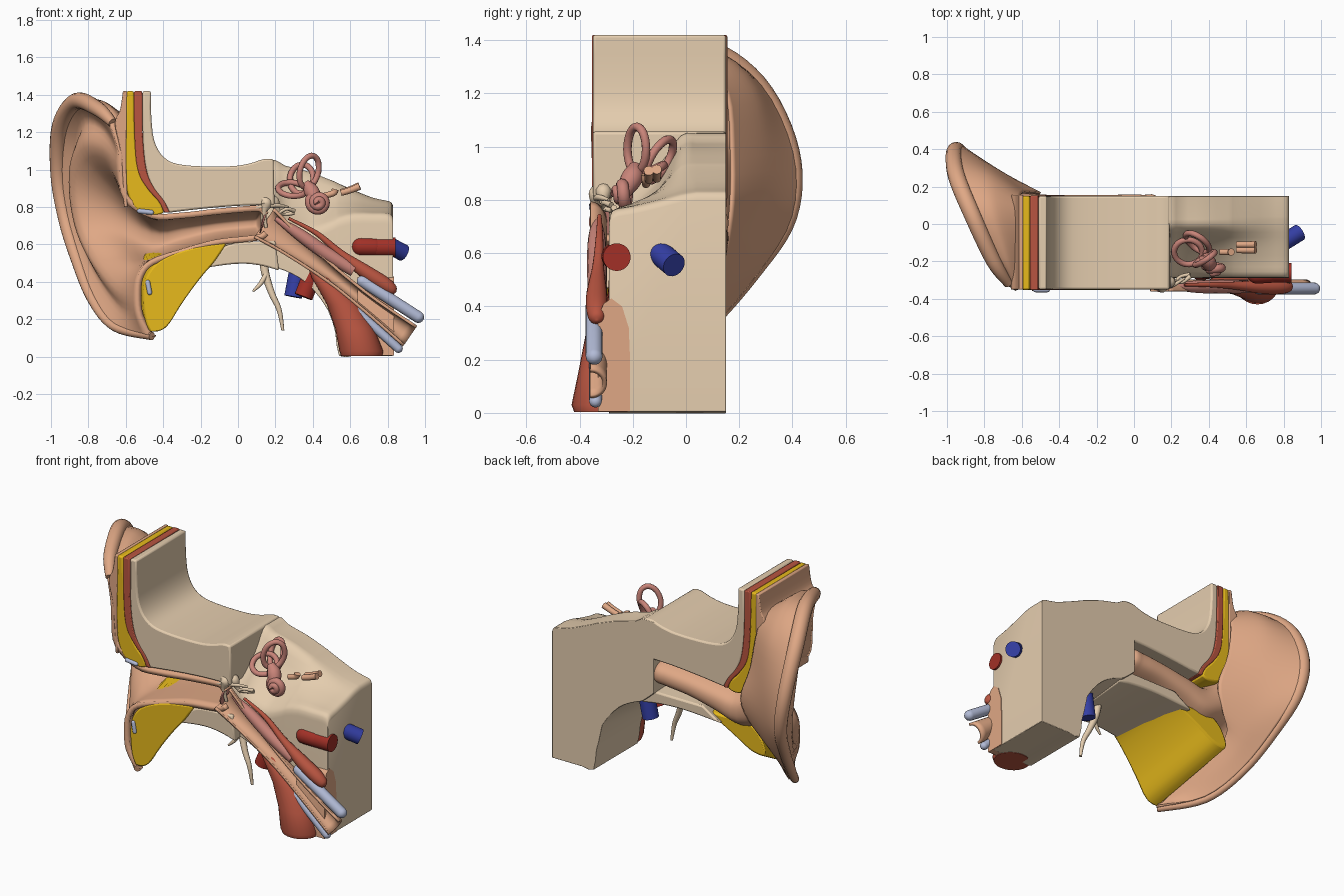
import bpy, bmesh, math
from mathutils import Vector as V

if "Cube" in bpy.data.objects:
    bpy.data.objects.remove(bpy.data.objects["Cube"])

def mat(name, r, g, b):
    m = bpy.data.materials.new(name)
    m.diffuse_color = (r, g, b, 1)
    m.use_nodes = True
    m.node_tree.nodes["Principled BSDF"].inputs["Base Color"].default_value = m.diffuse_color
    return m

BONE = mat("bone", .78, .61, .425)
SKIN = mat("skin", .74, .39, .235)
MUSCLE = mat("muscle red", .48, .09, .052)
ARTERY = mat("artery red", .36, .03, .02)
FAT = mat("fat yellow", .83, .51, .012)
VEIN = mat("vein blue", .035, .05, .38)
CART = mat("cartilage grey", .45, .50, .68)
PINK = mat("membrane pink", .58, .23, .19)

def build(name, verts, faces, m, bevel=0, solid=0, angle=40):
    me = bpy.data.meshes.new(name)
    me.from_pydata([tuple(v) for v in verts], [], faces)
    bm = bmesh.new()
    bm.from_mesh(me)
    bmesh.ops.recalc_face_normals(bm, faces=bm.faces)
    bm.to_mesh(me)
    bm.free()
    me.shade_smooth()
    me.set_sharp_from_angle(angle=math.radians(angle))
    me.materials.append(m)
    ob = bpy.data.objects.new(name, me)
    bpy.context.collection.objects.link(ob)
    if solid:
        s = ob.modifiers.new("thickness", 'SOLIDIFY')
        s.thickness, s.offset = solid, 0
    if bevel:
        b = ob.modifiers.new("round", 'BEVEL')
        b.width, b.segments, b.limit_method = bevel, 2, 'ANGLE'
        b.angle_limit = math.radians(45)
    return ob

def spline(pts, steps, closed=False):
    """Smooth path through points of any dimension."""
    n, out = len(pts), []
    get = (lambda i: V(pts[i % n])) if closed else (lambda i: V(pts[max(0, min(n - 1, i))]))
    for i in range(n if closed else n - 1):
        a, b, c, d = (get(i + k) for k in (-1, 0, 1, 2))
        for s in range(steps):
            t = s / steps
            out.append(.5 * (2 * b + (c - a) * t + (2 * a - 5 * b + 4 * c - d) * t * t + (3 * b - a - 3 * c + d) * t ** 3))
    if not closed:
        out.append(V(pts[-1]))
    return out

def loft(name, rings, m, closed=True, caps=True, loop=False, **kw):
    n, k = len(rings[0]), len(rings)
    faces = []
    for i in range(k if loop else k - 1):
        for j in range(n if closed else n - 1):
            a, b = i * n, ((i + 1) % k) * n
            q = (j + 1) % n
            faces.append((a + j, a + q, b + q, b + j))
    if caps and closed and not loop:
        faces += [tuple(range(n)), tuple(range((k - 1) * n, k * n))]
    return build(name, [v for r in rings for v in r], faces, m, **kw)

def sheet(name, stations, steps, solid):
    """Smooth open skin through matching rows of points."""
    cols = [spline(c, steps) for c in zip(*stations)]
    return loft(name, [spline(r, 4) for r in zip(*cols)], SKIN, closed=False, solid=solid, angle=60)

def tube(name, pts, m, loop=False, sides=14, steps=6):
    """Round tube through (x, y, z, radius) points."""
    path = spline(pts, steps, loop)
    P = [p.to_3d() for p in path]
    n, rings = len(P), []
    side = None
    for i, p in enumerate(P):
        t = (P[(i + 1) % n] - P[i - 1]) if loop else (P[min(i + 1, n - 1)] - P[max(i - 1, 0)])
        t.normalize()
        side = t.orthogonal() if side is None else side - t * side.dot(t)
        side.normalize()
        w = t.cross(side)
        rings.append([p + path[i][3] * (side * math.cos(a) + w * math.sin(a))
                      for a in (2 * math.pi * s / sides for s in range(sides))])
    return loft(name, rings, m, loop=loop)

def rod(name, a, b, r, m):
    """Rod with rounded ends."""
    a, b = V(a), V(b)
    d, L = (b - a).normalized(), (b - a).length
    cap = [(r * (1 - math.cos(t)), r * max(.03, math.sin(t))) for t in (i * math.pi / 12 for i in range(7))]
    ts = cap + [(L - s, k) for s, k in reversed(cap)]
    return tube(name, [(*(a + d * t), k) for t, k in ts], m, steps=1)

def prism(name, prof, y0, y1, m, back=lambda x, z: (x, z), bevel=.01, passes=2):
    """Front profile (x, z) with softened shallow corners, run from y0 to y1."""
    p = [V(q) for q in prof]
    for _ in range(passes):
        out = []
        for i, q in enumerate(p):
            a, b = p[i - 1], p[(i + 1) % len(p)]
            if (q - a).angle(b - q, 0) > math.radians(62):
                out.append(q)
            else:
                out += [q.lerp(a, .25), q.lerp(b, .25)]
        p = out
    front = [(x, y0, z) for x, z in p]
    rear = [(back(x, z)[0], y1, back(x, z)[1]) for x, z in p]
    return loft(name, [front, rear], m, bevel=bevel)

# --- skull bone: outer wall and shelf over the canal
prism("bone_shelf", [(-.51, 1.42), (-.465, 1.42), (-.465, 1.28), (-.45, 1.14), (-.39, 1.05), (-.29, 1.02),
      (-.05, 1.015), (.06, 1.03), (.14, 1.06), (.19, 1.055), (.195, .81), (.05, .81), (-.1, .80), (-.25, .785),
      (-.37, .77), (-.4, .83), (-.46, .90), (-.495, 1.0), (-.51, 1.15)], -.35, .15, BONE)
# inner bone block, hollowed at its front top around the inner ear
rows = [(.12, .55, 1.05, .82), (.2, .48, 1.05, .78), (.25, .46, 1.02, .72), (.33, .42, 1.0, .69), (.4, .36, .98, .68),
        (.48, .25, .95, .71), (.52, .13, .935, .73), (.54, .005, .925, .74), (.62, .005, .89, .76), (.72, .005, .85, .76),
        (.79, .005, .835, .76), (.82, .005, .825, .75), (.83, .005, .80, .73)]
rows = spline(rows, 2)
loft("bone_inner", [spline([(x, -.29, zf - .05), (x, -.275, zf), (x, -.2, zf * .78 + zt * .22), (x, -.1, zf * .45 + zt * .55),
      (x, -.02, zt - .01), (x, .04, zt)], 3) + [(x, .15, zt), (x, .15, zb + (.05 if x < .5 else 0)), (x, -.29, zb)]
      for x, zb, zt, zf in rows], BONE, bevel=.008, angle=50)
# bone under the canal
prism("bone_floor", [(-.06, .61), (-.11, .54), (-.17, .475), (0, .50), (.12, .49), (.22, .46), (.2, .62)], -.345, .13, BONE,
      back=lambda x, z: (x - .45 * max(0, .2 - x), min(.6, .63 - (.62 - z) * .75)))

# --- tissue layers outside the wall
prism("scalp_skin", [(-.615, 1.42), (-.593, 1.42), (-.595, 1.0), (-.59, .8), (-.61, .8), (-.625, 1.1), (-.66, 1.23),
      (-.655, 1.275), (-.63, 1.31)], -.351, .155, SKIN, bevel=.006)
prism("upper_fat", [(-.597, 1.42), (-.557, 1.42), (-.55, 1.15), (-.53, .98), (-.47, .88), (-.41, .82), (-.395, .77),
      (-.44, .75), (-.53, .77), (-.58, .83), (-.607, .95)], -.352, .151, FAT)
prism("upper_muscle", [(-.555, 1.42), (-.512, 1.42), (-.51, 1.15), (-.49, .98), (-.45, .90), (-.39, .83), (-.365, .77),
      (-.395, .77), (-.42, .83), (-.48, .89), (-.54, .98), (-.555, 1.15)], -.353, .152, MUSCLE, bevel=.006)
prism("lower_fat", [(-.51, .38), (-.47, .47), (-.4, .53), (-.25, .585), (-.06, .61), (-.12, .51), (-.2, .42), (-.3, .28),
      (-.37, .16), (-.42, .13), (-.47, .13), (-.5, .2)], -.353, .1, FAT,
      back=lambda x, z: (x - .3 * (.62 - z), min(.56, .64 - (.62 - z) * .53)))
# cartilage slips in the cut faces
rod("cartilage_upper", (-.54, -.352, .78), (-.45, -.352, .77), .013, CART)
rod("cartilage_lower", (-.485, -.352, .41), (-.47, -.352, .33), .013, CART)

# --- outer ear and canal: one open funnel of arcs from rim to eardrum
rim = [(-.67, -.32, 1.25), (-.75, -.2, 1.325), (-.865, .05, 1.365), (-.95, .26, 1.23), (-.962, .385, .98),
       (-.925, .38, .74), (-.865, .25, .53), (-.78, .06, .31), (-.66, -.14, .16), (-.46, -.34, .11)]
fossa = [(-.625, -.35, 1.1), (-.70, -.1, 1.22), (-.80, .1, 1.26), (-.85, .26, 1.13), (-.86, .31, .93),
         (-.84, .29, .72), (-.79, .18, .54), (-.71, .03, .38), (-.61, -.16, .25), (-.52, -.35, .22)]
ridge = [(-.62, -.35, 1.0), (-.71, -.13, 1.1), (-.81, .03, 1.12), (-.87, .15, 1.02), (-.88, .2, .87),
         (-.85, .18, .7), (-.79, .09, .56), (-.71, -.03, .44), (-.62, -.18, .35), (-.53, -.35, .33)]
concha = [(-.60, -.35, .85), (-.62, -.1, .92), (-.65, .05, .92), (-.67, .13, .86), (-.68, .16, .77),
          (-.67, .14, .67), (-.65, .07, .59), (-.61, -.03, .52), (-.56, -.18, .46), (-.52, -.35, .43)]

def arc(x, zt, zb, y=.14, n=10):
    c, h = (zt + zb) / 2, (zt - zb) / 2
    out = []
    for i in range(n):
        a = math.pi * i / (n - 1)
        out.append((x, -.35 + (y + .35) * max(0, math.sin(a)) ** .55, c + h * math.copysign(abs(math.cos(a)) ** .75, math.cos(a))))
    return out

sheet("outer_ear_and_canal", [rim, fossa, ridge, concha, arc(-.46, .755, .505), arc(-.3, .755, .56), arc(-.12, .775, .61),
      arc(.05, .79, .63), arc(.12, .79, .64, .12), arc(.15, .76, .66, -.1)], 4, .032)
tube("ear_rim", [(*p, r) for p, r in zip(rim, (.025, .04, .045, .046, .042, .038, .033, .028, .024, .022))], SKIN)
# rounded back of the outer ear, from the rim in to the scalp
back_rim = [V(p) + V((.02, .02, 0)) for p in rim]
swell = [(-.645, -.33, 1.25), (-.68, -.18, 1.33), (-.75, .08, 1.36), (-.77, .25, 1.22), (-.75, .295, .97),
         (-.73, .28, .73), (-.71, .2, .53), (-.69, .07, .37), (-.59, -.13, .225), (-.465, -.345, .115)]
root = [(-.62, -.34, 1.26), (-.62, -.18, 1.28), (-.62, .05, 1.29), (-.61, .15, 1.2), (-.57, .17, .95),
        (-.5, .165, .74), (-.56, .14, .58), (-.63, .08, .47), (-.55, -.13, .29), (-.475, -.34, .13)]
sheet("outer_ear_back", [back_rim, swell, root], 7, .012)

# --- middle ear
tube("eardrum", [(.125, -.3, .72, .005), (.13, -.3, .719, .065), (.137, -.3, .717, .065), (.14, -.3, .716, .005)], PINK, sides=20, steps=1)
for nm, pts in {
    "hammer": [(.13, -.335, .85, .015), (.15, -.335, .82, .032), (.14, -.34, .77, .014), (.15, -.33, .69, .009)],
    "anvil": [(.16, -.31, .86, .012), (.19, -.31, .83, .03), (.21, -.31, .79, .014), (.23, -.30, .76, .009)],
    "stirrup_front": [(.22, -.31, .77, .009), (.26, -.31, .79, .009), (.30, -.28, .78, .012)],
    "stirrup_back": [(.22, -.31, .77, .009), (.25, -.28, .76, .009), (.30, -.27, .77, .012)],
    "ligament": [(.07, -.34, .79, .006), (.12, -.34, .80, .012), (.2, -.33, .81, .012), (.27, -.29, .80, .006)],
    "facial_nerve": [(.13, -.16, .58, .022), (.145, -.17, .45, .022), (.18, -.19, .34, .018), (.22, -.2, .25, .014), (.24, -.2, .14, .008)],
    "facial_nerve_branch": [(.15, -.18, .44, .014), (.12, -.2, .39, .012), (.08, -.21, .35, .006)]}.items():
    tube(nm, pts, BONE, sides=10)

# --- inner ear
def canal_loop(name, c, u, v):
    pts = [V(c) + V(u) * math.cos(a) + V(v) * math.sin(a) for a in (i * math.pi / 4 for i in range(8))]
    tube(name, [(*p, .016) for p in pts], PINK, loop=True, sides=10, steps=4)

canal_loop("balance_loop_front", (.38, -.185, .99), (.05, .035, 0), (.015, 0, .085))
canal_loop("balance_loop_back", (.34, -.1, .95), (-.06, .045, .02), (.02, .025, .075))
canal_loop("balance_loop_flat", (.29, -.15, .895), (.075, -.01, -.01), (.01, .065, .035))
tube("vestibule", [(.36, -.19, .93, .02), (.39, -.2, .89, .04), (.41, -.22, .85, .035), (.42, -.23, .81, .015)], PINK)
tube("cochlea", [(.43 + r * math.cos(a), -.22 - .05 * t, .825 + r * math.sin(a), .027 - .011 * t)
     for t, r, a in ((i / 18, .05 - .042 * i / 18, 2 + i * .8) for i in range(19))], PINK, steps=3, sides=10)
for i, (x, y, z) in enumerate([(.55, -.11, .88), (.55, -.14, .875), (.46, -.15, .86)]):
    tube("hearing_nerve_%d" % i, [(x, y, z, .016), (x + .05, y, z + .015, .017), (x + .1 - .04 * (i == 2), y, z + .035, .019)], SKIN)

# --- throat tube, its muscles and cartilage
nor = V((.57, 0, .82))
secs = []
for x, z, h in [(.14, .715, .09), (.28, .61, .065), (.5, .44, .042), (.7, .28, .042), (.92, .11, .06)]:
    secs.append([V((x, -.36 + .055 * math.sin(a), z)) + nor * h * math.cos(a) for a in (math.pi * i / 10 for i in range(11))])
sheet("throat_tube", secs, 5, .016)
tube("tensor_muscle", [(.27, -.325, .74, .008), (.42, -.325, .66, .014), (.55, -.33, .55, .022), (.68, -.335, .455, .038),
     (.78, -.335, .39, .04), (.83, -.335, .355, .028), (.845, -.335, .345, .004)], MUSCLE)
tube("tube_lining", [(.2, -.335, .74, .012), (.32, -.335, .66, .032), (.46, -.335, .56, .037), (.62, -.335, .46, .034)], PINK)
rod("cartilage_rod_upper", (.64, -.345, .42), (.99, -.345, .195), .032, CART)
rod("cartilage_rod_lower", (.56, -.34, .31), (.875, -.34, .028), .024, CART)
levator = [(.40, .46, .02, .02), (.44, .42, .045, .035), (.485, .37, .06, .045), (.56, .28, .085, .06),
           (.625, .15, .105, .085), (.66, .03, .118, .11), (.662, .003, .11, .10)]
loft("palate_muscle", [[(x + a * math.cos(t), -.32 + b * math.sin(t), z) for t in (i * math.pi / 12 for i in range(24))]
     for x, z, a, b in levator], MUSCLE)
# throat lining wrapped round the front edge of the bone
loft("throat_wall", [[(x, -.33, .006), (x, -.33, .36), (x, -.31, .41), (x, -.28, .43), (x, -.24, .40), (x, -.215, .32),
     (x, -.21, .2), (x, -.21, .006)] for x in (.64, .834)], SKIN)

# --- blood vessels
def vessel(name, a, b, r, m):
    a, b = V(a), V(b)
    q = b - (b - a).normalized() * .02
    tube(name, [(*a, r), (*b, r), (*b, r * .85), (*q, r * .83)], m, sides=24, steps=1)

vessel("artery_inner", (.66, -.26, .585), (.842, -.26, .585), .052, ARTERY)
rod("artery_inner_bend", (.605, -.27, .59), (.78, -.262, .585), .051, ARTERY)
vessel("vein_inner", (.78, -.11, .61), (.885, -.045, .555), .046, VEIN)
vessel("artery_lower", (.42, -.24, .50), (.35, -.25, .32), .05, ARTERY)
vessel("vein_lower", (.34, -.06, .56), (.295, -.07, .32), .048, VEIN)
